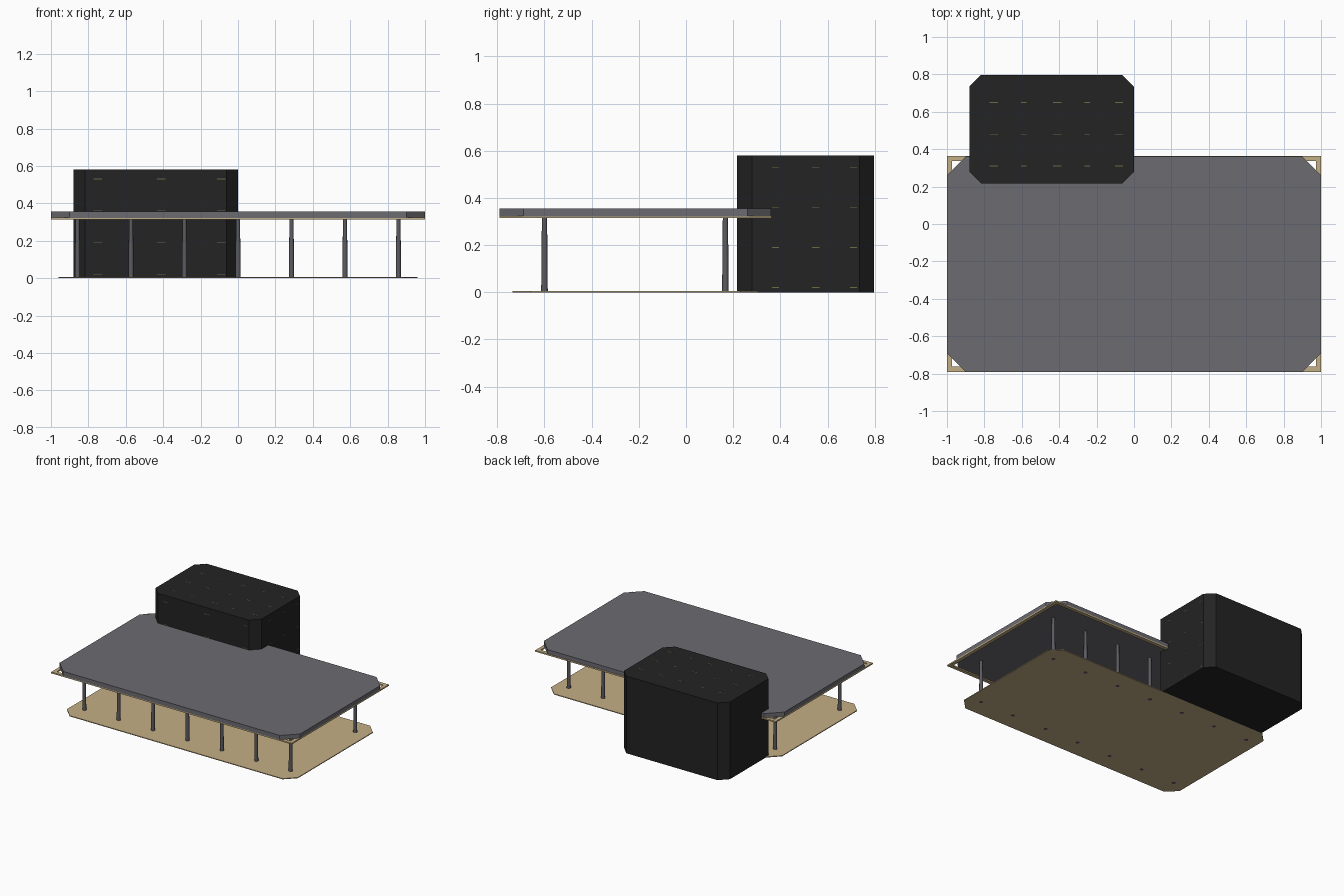
import bpy, bmesh

if "Cube" in bpy.data.objects:
    bpy.data.objects.remove(bpy.data.objects["Cube"])

def material(name, rgb):
    m = bpy.data.materials.new(name)
    lin = [((c / 255 + 0.055) / 1.055) ** 2.4 for c in rgb]
    m.diffuse_color = (*lin, 1)
    m.use_nodes = True
    m.node_tree.nodes["Principled BSDF"].inputs["Base Color"].default_value = m.diffuse_color
    return m

GREY = material("roof grey", (108, 107, 113))
POST = material("post grey", (92, 92, 97))
SAND = material("sand", (196, 175, 134))
BLACK = material("soft black", (35, 35, 35))
OLIVE = material("olive", (112, 108, 70))

def finish(bm, name, mat):
    bmesh.ops.recalc_face_normals(bm, faces=bm.faces)
    me = bpy.data.meshes.new(name)
    bm.to_mesh(me)
    bm.free()
    me.materials.append(mat)
    ob = bpy.data.objects.new(name, me)
    bpy.context.collection.objects.link(ob)
    return ob

def slab(name, mat, x0, x1, y0, y1, z0, z1, c):
    """Rectangular block with its four vertical corners cut by c."""
    pts = [(x0 + c, y0), (x1 - c, y0), (x1, y0 + c), (x1, y1 - c),
           (x1 - c, y1), (x0 + c, y1), (x0, y1 - c), (x0, y0 + c)]
    bm = bmesh.new()
    f = bm.faces.new([bm.verts.new((x, y, z0)) for x, y in pts])
    r = bmesh.ops.extrude_face_region(bm, geom=[f])
    top = [v for v in r["geom"] if isinstance(v, bmesh.types.BMVert)]
    bmesh.ops.translate(bm, verts=top, vec=(0, 0, z1 - z0))
    return finish(bm, name, mat)

def add_box(bm, cx, cy, cz, sx, sy, sz):
    vs = bmesh.ops.create_cube(bm, size=1)["verts"]
    for v in vs:
        v.co = (cx + v.co.x * sx, cy + v.co.y * sy, cz + v.co.z * sz)

# Main platform pieces
slab("floor", SAND, -0.96, 0.96, -0.735, 0.305, 0.0, 0.006, 0.075)
slab("roof", GREY, -1, 1, -0.79, 0.36, 0.322, 0.355, 0.1)

# Square frame under the roof, open in the middle
bm = bmesh.new()
rings = []
for z in (0.314, 0.324):
    for d in (0, 0.027):
        a, b, t = 1 - d, -0.79 + d, 0.363 - d
        rings.append([bm.verts.new((x, y, z)) for x, y in
                      ((-a, b), (a, b), (a, t), (-a, t))])
lo_out, lo_in, hi_out, hi_in = rings
for p, q in ((lo_out, lo_in), (lo_in, hi_in), (hi_in, hi_out), (hi_out, lo_out)):
    for i in range(4):
        j = (i + 1) % 4
        bm.faces.new((p[i], p[j], q[j], q[i]))
finish(bm, "roof_frame", SAND)

# Two rows of tapered posts
for row, y in (("front", -0.6), ("back", 0.167)):
    for i in range(7):
        x = (i - 3) * 0.286
        bpy.ops.mesh.primitive_cone_add(vertices=16, radius1=0.014, radius2=0.011,
                                        depth=0.325, location=(x, y, 0.1622))
        ob = bpy.context.object
        ob.name = f"{row}_post_{i + 1}"
        ob.data.materials.append(POST)
        bpy.ops.object.shade_smooth_by_angle()

# Tall rear block
slab("rear_block", BLACK, -0.88, 0, 0.217, 0.797, 0, 0.58, 0.062)

# Hairline slits on the rear block
bm = bmesh.new()
for i, x in enumerate((-0.75, -0.59, -0.41, -0.25, -0.08)):
    for y in (0.31, 0.48, 0.65):
        add_box(bm, x, y, 0.58, 0.045 if i % 2 == 0 else 0.03, 0.004, 0.001)
for z in (0.02, 0.19, 0.36, 0.53):
    for x in (-0.75, -0.41, -0.09):
        add_box(bm, x, 0.217, z, 0.045, 0.001, 0.003)
    for y in (0.38, 0.55, 0.71):
        add_box(bm, 0, y, z, 0.001, 0.03, 0.003)
finish(bm, "block_slits", OLIVE)
